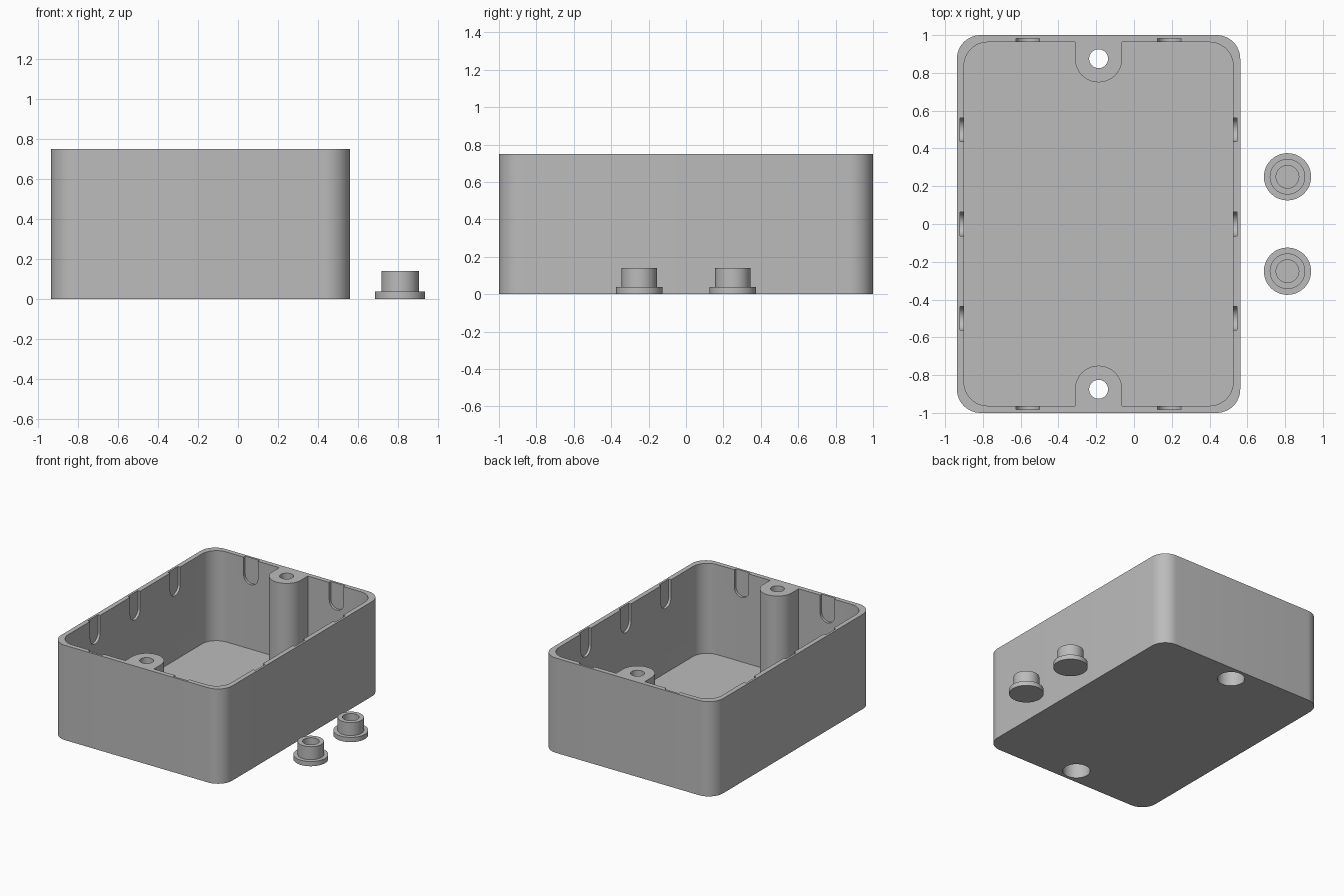
import bpy, bmesh
from math import sin, cos, pi, radians
from mathutils import Matrix, Vector

if "Cube" in bpy.data.objects:
    bpy.data.objects.remove(bpy.data.objects["Cube"], do_unlink=True)

CX = -0.1875            # centre of the box in x
HX, HY, H = 0.75, 1.0, 0.75
WALL, R = 0.0375, 0.125
BOSS_Y = 0.875

grey = bpy.data.materials.new("plain grey")
grey.use_nodes = True
grey.diffuse_color = (0.5, 0.5, 0.5, 1)
grey.node_tree.nodes["Principled BSDF"].inputs["Base Color"].default_value = grey.diffuse_color


def finish(name, bm, matrix=Matrix()):
    bmesh.ops.remove_doubles(bm, verts=bm.verts, dist=1e-5)
    bmesh.ops.recalc_face_normals(bm, faces=bm.faces)
    mesh = bpy.data.meshes.new(name)
    bm.to_mesh(mesh)
    bm.free()
    mesh.transform(matrix)
    mesh.materials.append(grey)
    obj = bpy.data.objects.new(name, mesh)
    bpy.context.collection.objects.link(obj)
    return obj


def prism(name, outline, z0, z1, matrix=Matrix()):
    bm = bmesh.new()
    face = bm.faces.new([bm.verts.new((x, y, z0)) for x, y in outline])
    top = bmesh.ops.extrude_face_region(bm, geom=[face])["geom"]
    verts = [v for v in top if isinstance(v, bmesh.types.BMVert)]
    bmesh.ops.translate(bm, verts=verts, vec=(0, 0, z1 - z0))
    return finish(name, bm, matrix)


def lathe(name, profile, place):
    bm = bmesh.new()
    verts = [bm.verts.new((r, 0, z)) for r, z in profile]
    edges = [bm.edges.new(pair) for pair in zip(verts, verts[1:])]
    bmesh.ops.spin(bm, geom=verts + edges, cent=(0, 0, 0), axis=(0, 0, 1),
                   angle=2 * pi, steps=48, use_merge=True)
    return finish(name, bm, Matrix.Translation(place))


def arc(x, y, r, start, end, steps=12):
    angles = [radians(start + (end - start) * i / steps) for i in range(steps + 1)]
    return [(x + r * cos(a), y + r * sin(a)) for a in angles]


def half_outline(hx, hy, boss):
    # Back half, running from right to left
    pts = arc(hx - R, hy - R, R, 0, 90)
    if boss:
        pts += [(R, hy)] + arc(0, BOSS_Y, R, 0, -180, 24) + [(-R, hy)]
    return pts + arc(R - hx, hy - R, R, 90, 180)


def outline(hx, hy, boss=False):
    half = half_outline(hx, hy, boss)
    return half + [(-x, -y) for x, y in half]


def cut(target, cutter):
    cutter.hide_render = True
    mod = target.modifiers.new("cut", "BOOLEAN")
    mod.object, mod.operation, mod.solver = cutter, "DIFFERENCE", "EXACT"
    bpy.context.view_layer.objects.active = target
    bpy.ops.object.modifier_apply(modifier=mod.name)
    bpy.data.objects.remove(cutter, do_unlink=True)


def smooth(obj):
    bpy.ops.object.select_all(action="DESELECT")
    obj.select_set(True)
    bpy.context.view_layer.objects.active = obj
    bpy.ops.object.shade_smooth_by_angle(angle=radians(30))


# Box shell, with the screw bosses left standing in the cavity
centre = Matrix.Translation((CX, 0, 0))
box = prism("box_shell", outline(HX, HY), 0, H, centre)
ix, iy = HX - WALL, HY - WALL
cut(box, prism("cavity_cutter", outline(ix, iy, True), WALL, H + 0.1, centre))

# Stepped screw holes through the bosses
for side in (-1, 1):
    hole = [(0, -0.1), (0.1, -0.1), (0.1, 0.5), (0.05, 0.5), (0.05, H + 0.1), (0, H + 0.1)]
    cut(box, lathe("screw_hole_cutter", hole, (CX, side * BOSS_Y, 0)))

# Shallow round-bottomed slots, open at the rim
slot = arc(0, 0.61, 0.0625, 180, 360) + [(0.0625, H + 0.1), (-0.0625, H + 0.1)]
upright = Matrix.Rotation(pi / 2, 4, "X")


def cut_slot(x, y, turn):
    place = Matrix.Translation((CX + x, y, 0)) @ Matrix.Rotation(turn, 4, "Z") @ upright
    cut(box, prism("slot_cutter", slot, -0.02, 0.05, place))


for side in (-1, 1):
    for x in (-0.375, 0.375):
        cut_slot(x, side * iy, 0 if side > 0 else pi)
    for y in (-0.5, 0, 0.5):
        cut_slot(side * ix, y, -side * pi / 2)
smooth(box)

# Two hollow flanged plugs beside the box
plug = [(0, 0), (R, 0), (R, WALL), (0.094, WALL), (0.094, 0.14),
        (0.06, 0.14), (0.06, WALL), (0, WALL)]
for name, y in (("front_plug", -0.25), ("back_plug", 0.25)):
    smooth(lathe(name, plug, Vector((0.8125, y, 0))))
